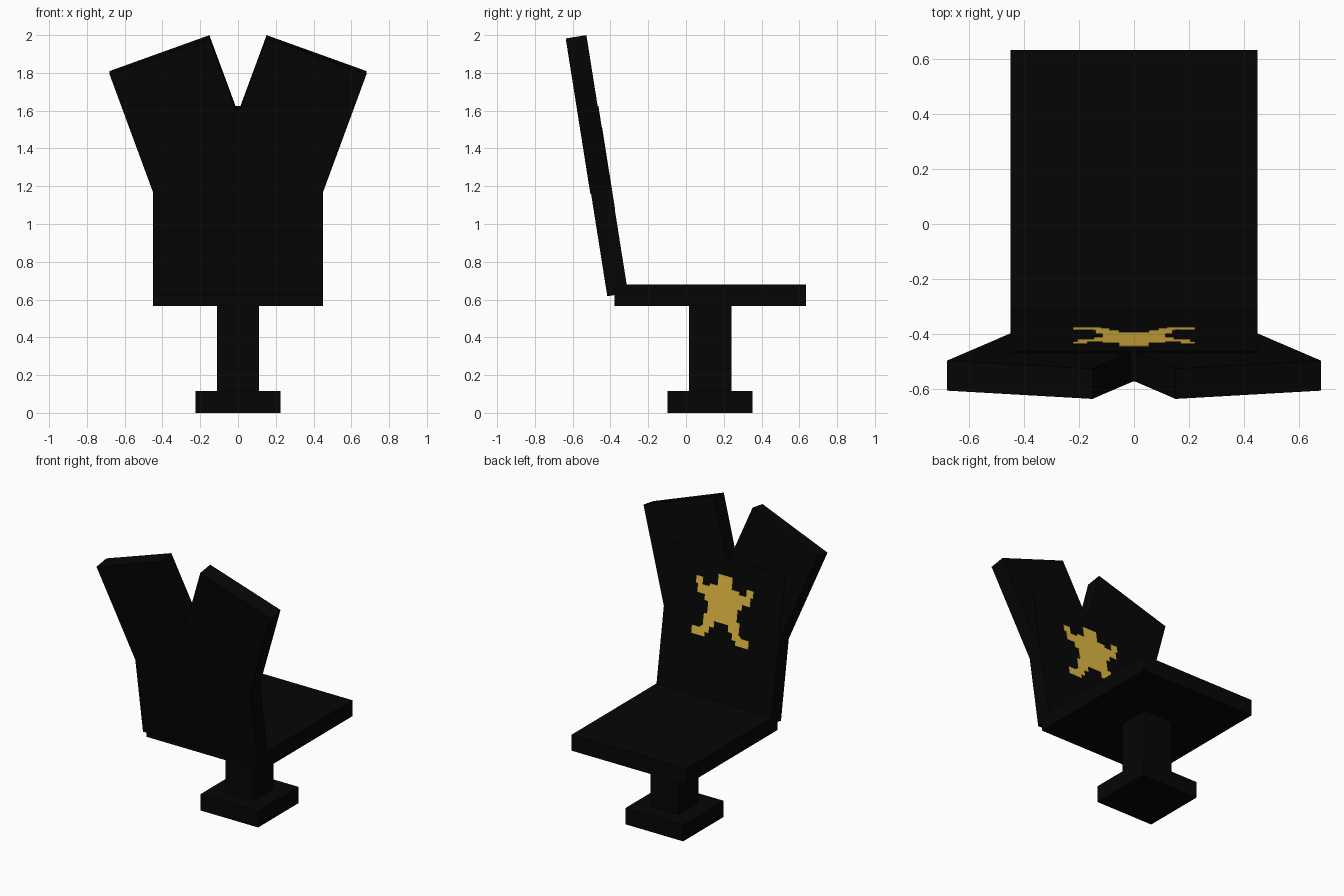
import bpy, bmesh, math
from mathutils import Matrix, Vector

if "Cube" in bpy.data.objects:
    bpy.data.objects.remove(bpy.data.objects["Cube"])


def material(name, rgb):
    m = bpy.data.materials.new(name)
    m.diffuse_color = (*rgb, 1.0)
    m.use_nodes = True
    m.node_tree.nodes["Principled BSDF"].inputs["Base Color"].default_value = m.diffuse_color
    return m


BLACK = material("black", (0.0016, 0.0016, 0.0016))
GOLD = material("gold", (0.74, 0.48, 0.055))

# Frame of the leaning backrest: local z runs up the panel, local y = 0 is its front
LEAN = Matrix.Translation((0, -0.307, 0.635)) @ Matrix.Rotation(math.radians(9), 4, 'X')


def prism(name, outline, y0, y1, mat, frame=Matrix()):
    """Extrude an x-z outline from y0 to y1."""
    bm = bmesh.new()
    face = bm.faces.new([bm.verts.new((x, y0, z)) for x, z in outline])
    ext = bmesh.ops.extrude_face_region(bm, geom=[face])
    verts = [v for v in ext["geom"] if isinstance(v, bmesh.types.BMVert)]
    bmesh.ops.translate(bm, verts=verts, vec=(0, y1 - y0, 0))
    bmesh.ops.recalc_face_normals(bm, faces=bm.faces)
    mesh = bpy.data.meshes.new(name)
    bm.to_mesh(mesh)
    bm.free()
    mesh.materials.append(mat)
    obj = bpy.data.objects.new(name, mesh)
    obj.matrix_world = frame
    bpy.context.collection.objects.link(obj)
    return obj


def box(name, half_x, y0, y1, z0, z1, frame=Matrix()):
    outline = [(-half_x, z0), (half_x, z0), (half_x, z1), (-half_x, z1)]
    return prism(name, outline, y0, y1, BLACK, frame)


# Pedestal and seat
box("base", 0.225, -0.097, 0.353, 0.0, 0.115)
box("post", 0.11, 0.015, 0.24, 0.115, 0.57)
box("seat", 0.45, -0.378, 0.634, 0.567, 0.679)

# Backrest panel
box("backrest", 0.45, -0.111, 0.0, 0.0, 1.003, LEAN)

# Two splayed upper wings, set slightly behind the panel face
a = math.radians(20)
across = Vector((math.cos(a), math.sin(a))) * 0.5625
down = Vector((math.sin(a), -math.cos(a))) * 0.68
corner = Vector((-0.68, 1.19))
wing = [corner, corner + across, corner + across + down, corner + down]
for side, sign in (("left", 1), ("right", -1)):
    prism(side + "_wing", [(sign * p.x, p.y) for p in wing], -0.115, -0.004, BLACK, LEAN)

# Gold decorative patch on the panel front, mirrored from one half outline
half = [(0.055, 0.885), (0.055, 0.805), (0.115, 0.805), (0.115, 0.785), (0.17, 0.785),
        (0.17, 0.835), (0.222, 0.835), (0.222, 0.785), (0.205, 0.785), (0.205, 0.725),
        (0.145, 0.725), (0.145, 0.685), (0.115, 0.685), (0.115, 0.60), (0.14, 0.60),
        (0.14, 0.52), (0.165, 0.50), (0.222, 0.50), (0.222, 0.445), (0.12, 0.445),
        (0.12, 0.475), (0.09, 0.475), (0.09, 0.52), (0.055, 0.52), (0.055, 0.565)]
prism("gold_patch", half + [(-x, z) for x, z in reversed(half)], -0.002, 0.002, GOLD, LEAN)
